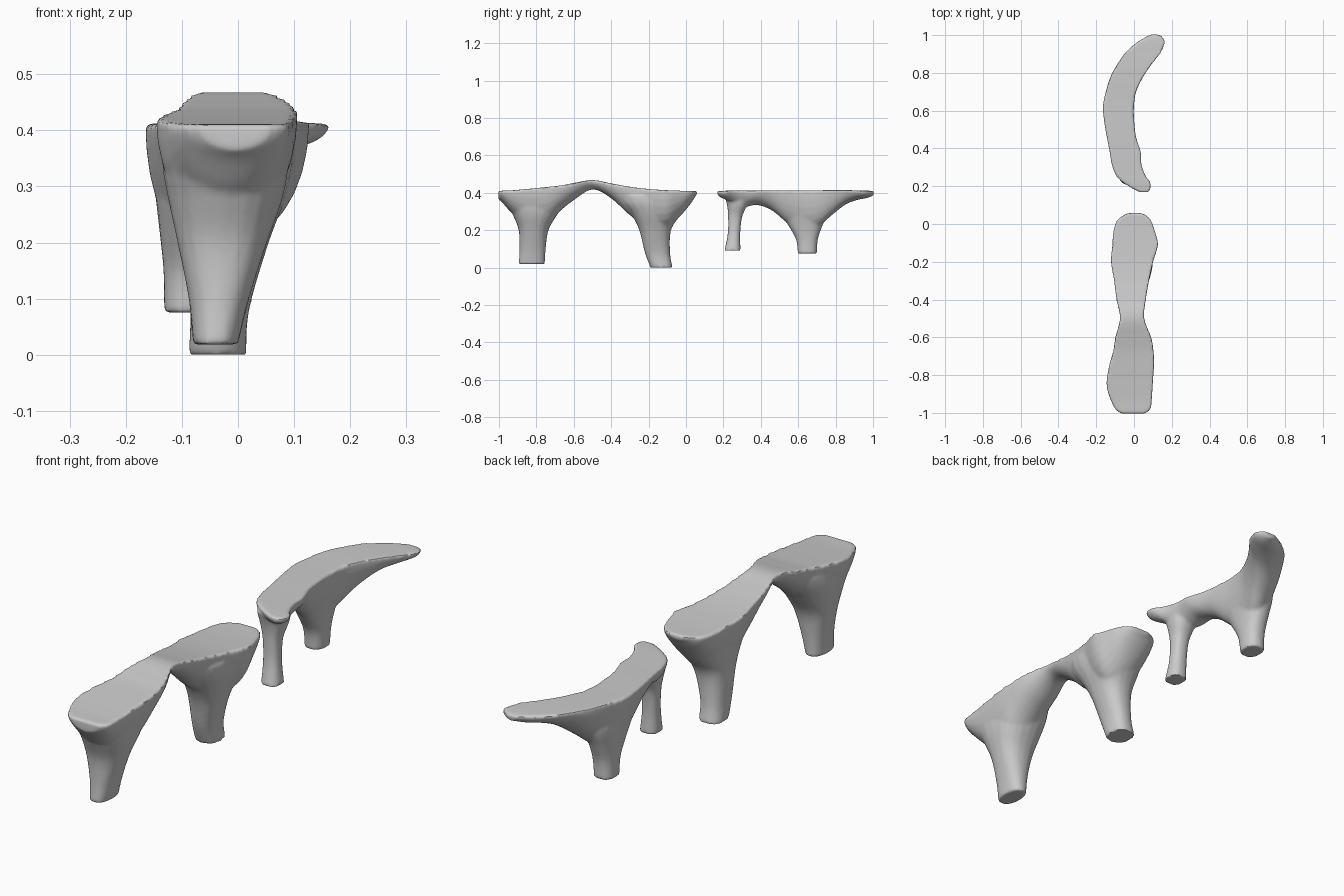
import bpy, bmesh, math
from math import sin, cos, pi


def smooth_rows(rows, steps=5):
    """Catmull-Rom interpolation through rows of numbers."""
    out = []
    n = len(rows)
    for i in range(n - 1):
        p0, p1, p2, p3 = (rows[max(0, min(n - 1, k))] for k in (i - 1, i, i + 1, i + 2))
        for s in range(steps):
            t = s / steps
            out.append([0.5 * (2 * b + (c - a) * t + (2 * a - 5 * b + 4 * c - d) * t * t
                               + (3 * b - a - 3 * c + d) * t ** 3)
                        for a, b, c, d in zip(p0, p1, p2, p3)])
    out.append(list(rows[-1]))
    return out


def loft(bm, rings):
    """Skin closed rings and cap both ends."""
    vs = [[bm.verts.new(p) for p in r] for r in rings]
    n = len(vs[0])
    for a, b in zip(vs, vs[1:]):
        for i in range(n):
            j = (i + 1) % n
            bm.faces.new((a[i], a[j], b[j], b[i]))
    bm.faces.new(vs[0])
    bm.faces.new(vs[-1][::-1])


def deck(bm, rows):
    """Rows: y, left x, right x, top z, bottom z. Flat top, rounded belly."""
    rings = []
    for y, x0, x1, zt, zb in smooth_rows(rows):
        c, w = (x0 + x1) / 2, (x1 - x0) / 2
        rings.append([(c + w * cos(pi * k / 14), y, zt - (zt - zb) * sin(pi * k / 14))
                      for k in range(15)])
    loft(bm, rings)


def leg(bm, rows):
    """Rows: z, left x, right x, front y, back y. Oval column sections."""
    def sq(v):
        return math.copysign(abs(v) ** 0.85, v)
    rings = []
    for z, x0, x1, y0, y1 in smooth_rows(rows):
        rings.append([((x0 + x1) / 2 + (x1 - x0) / 2 * sq(cos(2 * pi * k / 20)),
                       (y0 + y1) / 2 + (y1 - y0) / 2 * sq(sin(2 * pi * k / 20)), z)
                      for k in range(20)])
    loft(bm, rings)


def bridge(name, deck_rows, legs):
    """Fuse deck and legs into one smooth organic solid."""
    bm = bmesh.new()
    deck(bm, deck_rows)
    for rows in legs:
        leg(bm, rows)
    bmesh.ops.recalc_face_normals(bm, faces=bm.faces)
    me = bpy.data.meshes.new(name)
    bm.to_mesh(me)
    bm.free()
    ob = bpy.data.objects.new(name, me)
    bpy.context.collection.objects.link(ob)
    m = ob.modifiers.new("fuse", 'REMESH')
    m.mode = 'VOXEL'
    m.voxel_size = 0.007
    s = ob.modifiers.new("soften", 'SMOOTH')
    s.factor = 0.5
    s.iterations = 5
    bpy.ops.object.select_all(action='DESELECT')
    bpy.context.view_layer.objects.active = ob
    ob.select_set(True)
    bpy.ops.object.convert(target='MESH')
    bpy.ops.object.shade_smooth_by_angle(angle=math.radians(45))


# Front bridge: humped deck on two flared legs
front_deck = [
    (-1.003, -0.07, 0.06, 0.41, 0.365), (-0.98, -0.10, 0.088, 0.411, 0.345),
    (-0.93, -0.125, 0.095, 0.413, 0.29), (-0.85, -0.146, 0.10, 0.42, 0.23),
    (-0.75, -0.132, 0.106, 0.43, 0.23), (-0.67, -0.11, 0.104, 0.439, 0.305),
    (-0.6, -0.10, 0.092, 0.452, 0.36), (-0.5, -0.076, 0.056, 0.468, 0.418),
    (-0.4, -0.094, 0.064, 0.45, 0.37), (-0.3, -0.106, 0.08, 0.432, 0.28),
    (-0.2, -0.122, 0.102, 0.42, 0.22), (-0.11, -0.115, 0.127, 0.414, 0.21),
    (-0.04, -0.11, 0.112, 0.411, 0.265), (0.02, -0.09, 0.09, 0.41, 0.335),
    (0.05, -0.05, 0.06, 0.41, 0.38), (0.058, -0.03, 0.04, 0.409, 0.39)]
front_legs = [
    [(0.018, -0.08, 0.0, -0.895, -0.755), (0.1, -0.088, 0.02, -0.89, -0.75),
     (0.2, -0.108, 0.052, -0.895, -0.735), (0.28, -0.125, 0.08, -0.925, -0.69),
     (0.34, -0.135, 0.09, -0.955, -0.65), (0.39, -0.13, 0.09, -0.96, -0.62)],
    [(0.0, -0.088, 0.015, -0.19, -0.072), (0.08, -0.085, 0.02, -0.22, -0.085),
     (0.2, -0.09, 0.055, -0.25, -0.08), (0.28, -0.1, 0.085, -0.29, -0.03),
     (0.34, -0.105, 0.1, -0.34, 0.01), (0.385, -0.1, 0.1, -0.36, 0.02)]]
bridge("front_bridge", front_deck, front_legs)

# Rear bridge: flat curved deck on one thin and one stout leg
rear_deck = [
    (0.168, 0.03, 0.075, 0.41, 0.39), (0.185, -0.005, 0.088, 0.41, 0.375),
    (0.22, -0.06, 0.088, 0.411, 0.36), (0.26, -0.098, 0.06, 0.411, 0.335),
    (0.32, -0.12, 0.04, 0.411, 0.325), (0.38, -0.13, 0.037, 0.411, 0.335),
    (0.46, -0.145, 0.012, 0.412, 0.305), (0.54, -0.158, 0.002, 0.412, 0.24),
    (0.62, -0.165, 0.0, 0.412, 0.2), (0.7, -0.15, 0.012, 0.413, 0.215),
    (0.78, -0.125, 0.05, 0.414, 0.28), (0.85, -0.087, 0.098, 0.414, 0.335),
    (0.91, -0.045, 0.145, 0.413, 0.36), (0.96, 0.01, 0.164, 0.412, 0.37),
    (0.99, 0.06, 0.152, 0.41, 0.38), (1.003, 0.085, 0.13, 0.408, 0.385)]
rear_legs = [
    [(0.09, -0.055, 0.027, 0.205, 0.292), (0.18, -0.055, 0.015, 0.223, 0.29),
     (0.27, -0.06, 0.015, 0.225, 0.3), (0.33, -0.075, 0.03, 0.22, 0.325),
     (0.385, -0.085, 0.04, 0.205, 0.34)],
    [(0.075, -0.132, -0.045, 0.598, 0.7), (0.15, -0.133, -0.04, 0.588, 0.705),
     (0.22, -0.14, -0.03, 0.55, 0.728), (0.3, -0.148, -0.015, 0.5, 0.76),
     (0.385, -0.145, -0.01, 0.46, 0.76)]]
bridge("rear_bridge", rear_deck, rear_legs)
